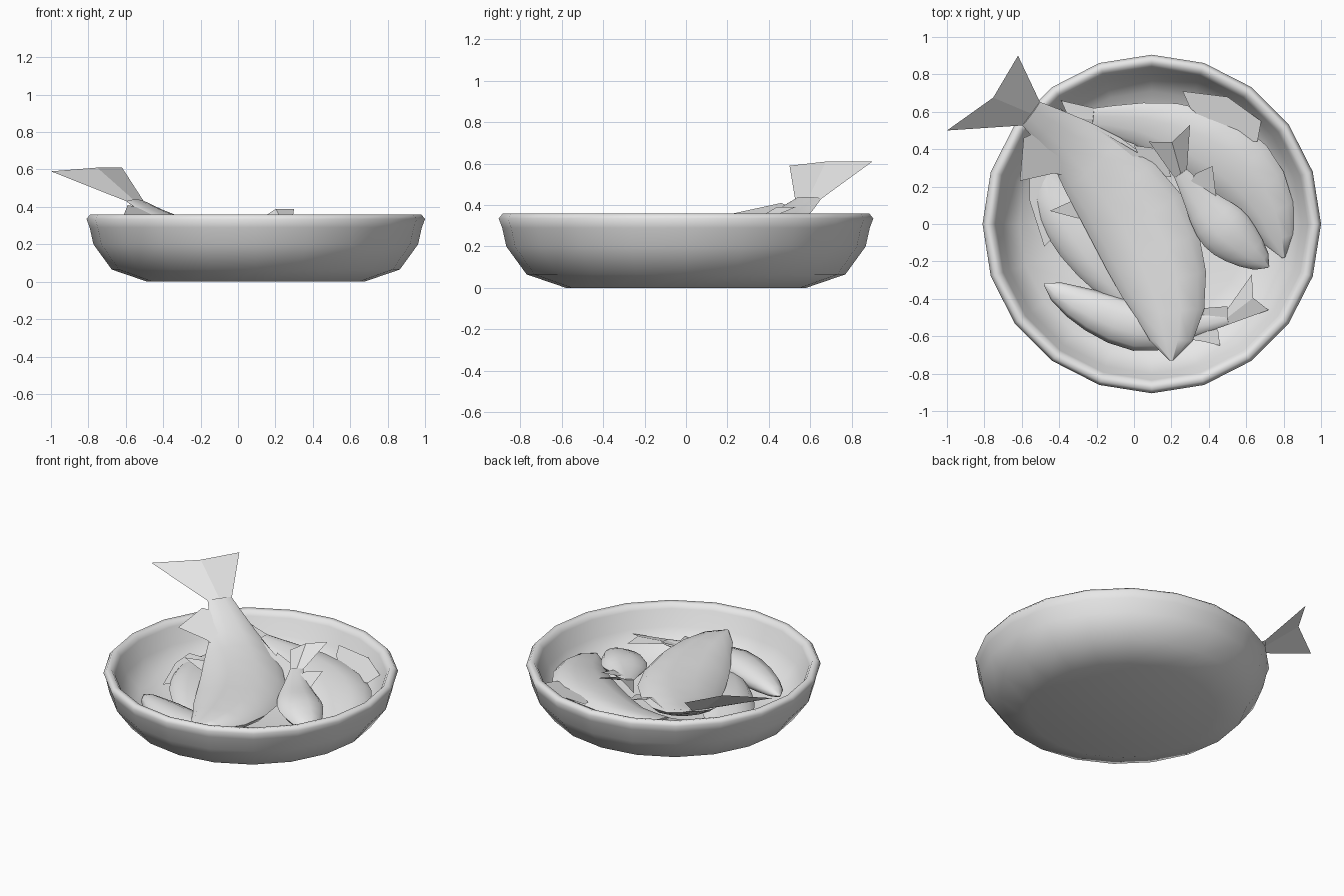
import bpy
import bmesh
import math
from mathutils import Vector

default_cube = bpy.data.objects.get("Cube")
if default_cube:
    bpy.data.objects.remove(default_cube, do_unlink=True)

# One plain material for everything
grey = bpy.data.materials.new("pale_grey")
grey.use_nodes = True
grey_colour = (0.8, 0.8, 0.8, 1)
grey.diffuse_color = grey_colour
grey.node_tree.nodes["Principled BSDF"].inputs["Base Color"].default_value = grey_colour


def finish(name, mesh_builder, angle):
    """Turn a bmesh into a smooth shaded object."""
    mesh = bpy.data.meshes.new(name)
    mesh_builder.to_mesh(mesh)
    mesh_builder.free()
    mesh.materials.append(grey)
    part = bpy.data.objects.new(name, mesh)
    bpy.context.collection.objects.link(part)
    bpy.ops.object.select_all(action="DESELECT")
    part.select_set(True)
    bpy.context.view_layer.objects.active = part
    bpy.ops.object.shade_smooth_by_angle(angle=math.radians(angle))


def bridge(builder, rings):
    """Join neighbouring closed rings with quads and cap both ends."""
    count = len(rings[0])
    for lower, upper in zip(rings, rings[1:]):
        for i in range(count):
            j = (i + 1) % count
            builder.faces.new((lower[i], lower[j], upper[j], upper[i]))
    builder.faces.new(list(reversed(rings[0])))
    builder.faces.new(rings[-1])
    bmesh.ops.recalc_face_normals(builder, faces=builder.faces)


def build_bowl():
    """Turned dish with a rolled rim: radius and height pairs."""
    profile = [(.58, 0), (.77, .065), (.868, .2), (.888, .29), (.905, .335), (.885, .36),
               (.855, .355), (.835, .325), (.8, .22), (.71, .11), (.52, .06)]
    sides = 20
    builder = bmesh.new()
    rings = []
    for radius, height in profile:
        ring = []
        for i in range(sides):
            turn = math.tau * i / sides
            ring.append(builder.verts.new((.095 + radius * math.cos(turn),
                                           radius * math.sin(turn), height)))
        rings.append(ring)
    bridge(builder, rings)
    finish("bowl", builder, 100)


def sample(path, t):
    """Point on a smooth curve through the path points."""
    last = len(path) - 1
    i = min(int(t * last), last - 1)
    u = t * last - i
    before, start = path[max(i - 1, 0)], path[i]
    end, after = path[i + 1], path[min(i + 2, last)]
    return (start + (end - before) * (u / 2)
            + (before * 2 - start * 5 + end * 4 - after) * (u ** 2 / 2)
            + (start * 3 - before - end * 3 + after) * (u ** 3 / 2))


# Relative half width from the snout to the tail root
BODY_WIDTH = [.04, .42, .68, .87, .98, 1, .92, .76, .55, .39, .29]


def build_fish(name, path, width, thickness, tail, roll=0, fins=()):
    """Flattened fish lying along a path, with a forked tail and flat fins."""
    path = [Vector(point) for point in path]
    builder = bmesh.new()
    rings = []
    steps = len(BODY_WIDTH) - 1
    sides = 10
    for k, scale in enumerate(BODY_WIDTH):
        t = k / steps
        centre = sample(path, t)
        along = sample(path, min(t + .03, 1)) - sample(path, max(t - .03, 0))
        along.normalize()
        flat = along.cross(Vector((0, 0, 1))).normalized()
        rise = flat.cross(along)
        side = flat * math.cos(roll) + rise * math.sin(roll)
        up = rise * math.cos(roll) - flat * math.sin(roll)
        # The body thins out faster than it narrows towards the tail
        depth = thickness * scale * (1 - .6 * t ** 3)
        ring = []
        for i in range(sides):
            turn = math.tau * i / sides
            ring.append(builder.verts.new(
                centre + side * (width * scale * math.cos(turn))
                + up * (depth * math.sin(turn))))
        rings.append(ring)
    bridge(builder, rings)

    # Forked tail fin, notched between its two tips
    first, second = (Vector(tip) for tip in tail)
    root = path[-1]
    spread = side * (width * BODY_WIDTH[-1])
    if (first - second).dot(side) < 0:
        first, second = second, first
    notch = root.lerp((first + second) / 2, .78)
    notch.z = max(first.z, second.z)
    outline = [root + spread, first, notch, second, root - spread]
    for half in (outline[:3], outline[2:]):
        builder.faces.new([builder.verts.new(p) for p in (root, *half)])

    # Flat side fins
    for fin in fins:
        builder.faces.new([builder.verts.new(point) for point in fin])
    finish(name, builder, 60)


build_bowl()

# Large fish across the middle with its tail over the rim
build_fish(
    "large_fish",
    [(.2, -.73, .26), (.18, -.4, .22), (.02, .02, .21), (-.28, .38, .28), (-.55, .59, .43)],
    width=.27, thickness=.09,
    tail=[(-1, .5, .59), (-.62, .9, .61)],
    fins=[[(-.46, .52, .38), (-.59, .46, .41), (-.61, .23, .36), (-.43, .27, .31), (-.3, .25, .28)],
          [(-.34, .12, .25), (-.45, .07, .26), (-.3, .03, .23), (-.2, .05, .22)],
          [(-.3, .57, .31), (.02, .38, .28), (0, .42, .28), (.15, .4, .23), (.2, .25, .2), (-.1, .3, .27)]])

# Curved fish resting along the back wall
build_fish(
    "back_fish",
    [(.8, -.18, .15), (.69, .12, .17), (.46, .36, .19), (.1, .52, .22), (-.22, .56, .26)],
    width=.21, thickness=.08, roll=.15,
    tail=[(-.39, .66, .29), (-.38, .48, .26)],
    fins=[[(.3, .62, .26), (.26, .71, .29), (.5, .68, .28), (.68, .55, .26), (.66, .44, .24), (.5, .45, .24)]])

# Small fish with a raised tail
build_fish(
    "small_fish",
    [(.72, -.23, .18), (.55, -.09, .21), (.4, .06, .24), (.25, .27, .29)],
    width=.14, thickness=.065,
    tail=[(.08, .44, .31), (.3, .53, .39)],
    fins=[[(.28, .19, .28), (.33, .27, .3), (.42, .31, .31), (.44, .14, .26)]])

# Fish near the front wall
build_fish(
    "front_fish",
    [(-.48, -.32, .15), (-.27, -.44, .15), (.02, -.55, .16), (.26, -.54, .17), (.5, -.5, .19)],
    width=.13, thickness=.08,
    tail=[(.63, -.27, .23), (.72, -.46, .2)],
    fins=[[(.25, -.61, .17), (.38, -.63, .18), (.46, -.65, .18), (.45, -.57, .18), (.4, -.52, .19)],
          [(.2, -.47, .2), (.37, -.45, .21), (.5, -.44, .21), (.5, -.5, .2)]])

# Fish tucked beneath the large one
build_fish(
    "lower_fish",
    [(0, -.47, .14), (-.15, -.25, .14), (-.33, .02, .14), (-.43, .21, .15), (-.38, .45, .18)],
    width=.16, thickness=.07,
    tail=[(-.4, .62, .21), (-.2, .56, .2)],
    fins=[[(-.4, .28, .18), (-.56, .28, .18), (-.56, .13, .17), (-.48, -.12, .14), (-.36, 0, .16)]])
